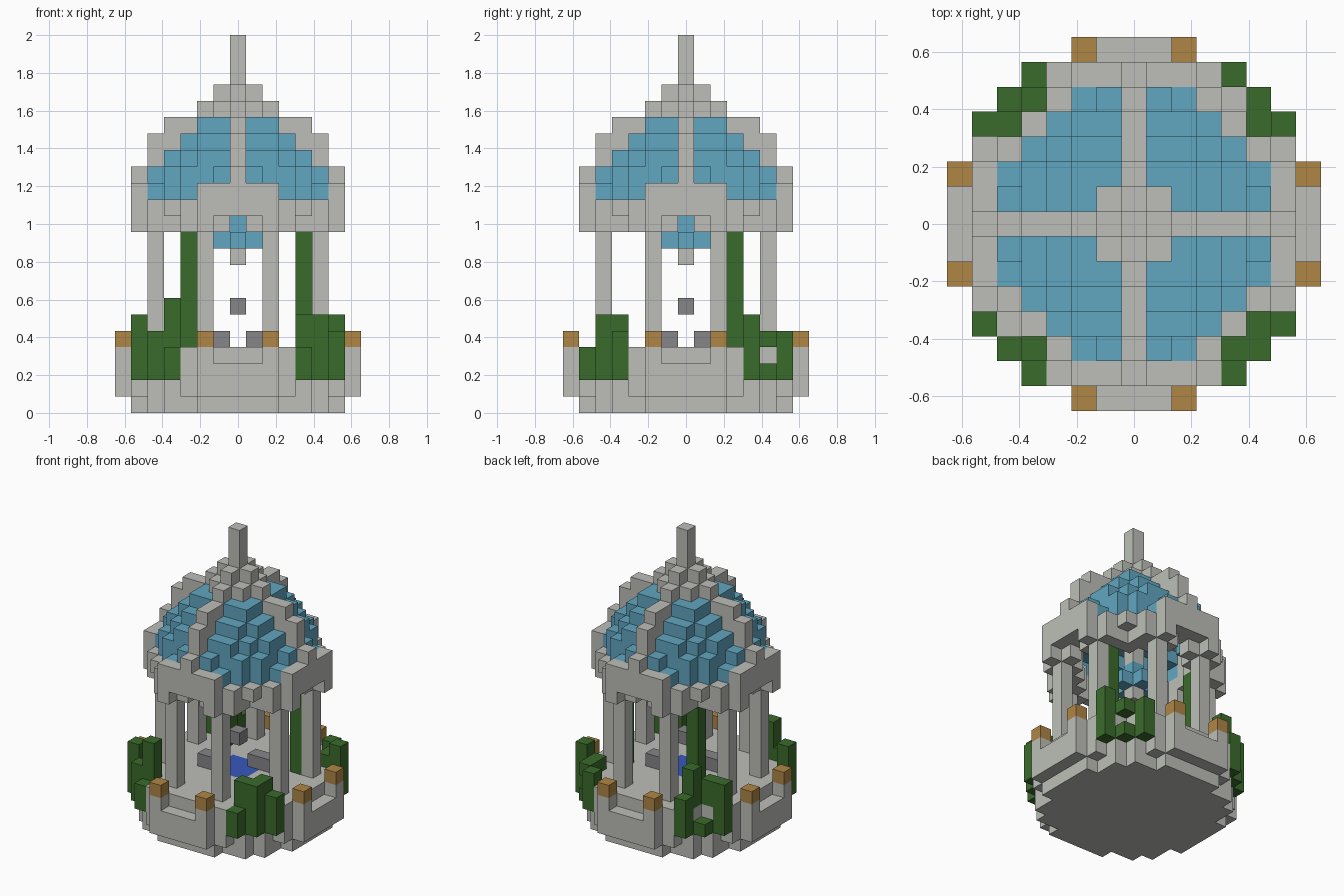
import bpy
import bmesh
from mathutils import Vector

UNIT = 2 / 23          # edge length of one block
cells = {}             # block position -> (part name, material name)

if "Cube" in bpy.data.objects:
    bpy.data.objects.remove(bpy.data.objects["Cube"], do_unlink=True)


def make_material(name, color):
    mat = bpy.data.materials.new(name)
    mat.use_nodes = True
    mat.diffuse_color = (*color, 1)
    mat.node_tree.nodes["Principled BSDF"].inputs["Base Color"].default_value = (*color, 1)
    return mat


materials = {
    "pale stone": make_material("pale stone", (0.51, 0.52, 0.48)),
    "dark stone": make_material("dark stone", (0.24, 0.24, 0.25)),
    "sky blue tile": make_material("sky blue tile", (0.12, 0.38, 0.53)),
    "leaf green": make_material("leaf green", (0.042, 0.147, 0.024)),
    "ochre": make_material("ochre", (0.43, 0.24, 0.06)),
    "water blue": make_material("water blue", (0.04, 0.10, 0.51)),
}


def put(part, mat, x, y, low, high=None):
    """Stack blocks from layer low up to and including layer high."""
    for z in range(low, (low if high is None else high) + 1):
        cells[x, y, z] = (part, mat)


def put_around(part, mat, along, out, low, high=None):
    """Repeat a stack on all four sides, mirrored on each side."""
    for a in (along, -along):
        for o in (out, -out):
            put(part, mat, a, o, low, high)
            put(part, mat, o, a, low, high)


def disc(radius_sq, inner_sq=-1):
    """Grid positions inside a circle, or inside a ring."""
    span = range(-7, 8)
    return [(x, y) for x in span for y in span
            if inner_sq < x * x + y * y <= radius_sq]


# Round plinth, with a step and two short posts on each side
for x, y in disc(41):
    put("plinth", "pale stone", x, y, 0)
for x, y in disc(45):
    put("plinth", "pale stone", x, y, 1, 3)
for a in range(2):
    put_around("entrance_steps", "pale stone", a, 7, 1, 2)
put_around("entrance_posts", "pale stone", 2, 7, 1, 3)
put_around("post_caps", "ochre", 2, 7, 4)

# Pool with low stone blocks and a small ornament above it
for x in range(-1, 2):
    for y in range(-1, 2):
        put("pool", "water blue", x, y, 3)
for side in (-1, 1):
    for x in (1, 2):
        put("pool_edge", "dark stone", side * x, side, 4)
put("pool_ornament", "dark stone", 0, 0, 6)

# Eight columns
put_around("columns", "pale stone", 2, 5, 4, 10)

# Cornice ring, open in the middle of each side
for x, y in disc(34, 19):
    put("cornice", "pale stone", x, y, 12)
for x, y in disc(34, 17):
    if x and y and not abs(x) == abs(y) == 4:
        put("cornice", "pale stone", x, y, 11)

# Arched panels over the four entrances
for a in range(3):
    put_around("arch_panels", "pale stone", a, 6, 11 if a == 2 else 12, 13)

# Hollow tiled dome
radii = [29, 26, 22, 16, 8]
for i, radius in enumerate(radii):
    inner = radii[i + 2] if i + 2 < len(radii) else -1
    for x, y in disc(radius, inner):
        put("dome", "sky blue tile", x, y, 13 + i)

# Four ribs that meet at the crown: (layer, first, last)
for z, first, last in ((13, 5, 6), (14, 5, 6), (15, 4, 5), (16, 3, 5), (17, 1, 4), (18, 1, 2), (19, 1, 1)):
    for out in range(first, last + 1):
        put_around("dome_ribs", "pale stone", 0, out, z)
for x, y in disc(2):
    put("crown", "pale stone", x, y, 18)
put("spire", "pale stone", 0, 0, 17, 22)

# Hanging lamp below the crown
put("lamp_rod", "pale stone", 0, 0, 12, 16)
put("lamp", "sky blue tile", 0, 0, 10, 11)
put_around("lamp", "sky blue tile", 0, 1, 10)
put("lamp_tip", "pale stone", 0, 0, 9)

# Bushes on the four corners: (x, y, lowest layer, highest layer)
bushes = {
    "front_left_bush": [(4, -6, 2, 3), (4, -5, 4, 5), (5, -5, 2, 5), (5, -4, 4, 5), (6, -4, 2, 4)],
    "front_right_bush": [(-4, -6, 2, 3), (-4, -5, 4, 6), (-5, -5, 2, 4), (-6, -4, 2, 5)],
    "back_left_bush": [(4, 6, 2, 4), (5, 5, 2, 2), (5, 5, 4, 4), (5, 4, 4, 4), (6, 4, 2, 5)],
    "back_right_bush": [(-4, 6, 2, 4), (-4, 5, 4, 6), (-5, 5, 2, 2), (-5, 4, 4, 5), (-6, 4, 2, 5)],
}
for name, stacks in bushes.items():
    for stack in stacks:
        put(name, "leaf green", *stack)

# Climbing vines
put("left_vine", "leaf green", 4, 2, 4, 10)
put("right_vine", "leaf green", -3, 3, 4, 10)


def build_part(name, mat_name, blocks):
    """Make one mesh from the exposed sides of a part's blocks."""
    bm = bmesh.new()
    for block in blocks:
        center = Vector(block) + Vector((0, 0, 0.5))
        for axis in range(3):
            for sign in (-1, 1):
                normal = Vector((0, 0, 0))
                normal[axis] = sign
                neighbour = tuple(int(c) for c in Vector(block) + normal)
                if neighbour in cells:
                    continue
                u = Vector((0, 0, 0))
                u[(axis + 1) % 3] = 0.5
                v = normal.cross(u)
                mid = center + normal / 2
                corners = (mid - u - v, mid + u - v, mid + u + v, mid - u + v)
                bm.faces.new([bm.verts.new(c * UNIT) for c in corners])
    bmesh.ops.remove_doubles(bm, verts=bm.verts, dist=UNIT / 100)
    mesh = bpy.data.meshes.new(name)
    bm.to_mesh(mesh)
    bm.free()
    mesh.materials.append(materials[mat_name])
    bpy.context.collection.objects.link(bpy.data.objects.new(name, mesh))


parts = {}
for block, key in cells.items():
    parts.setdefault(key, []).append(block)
for (part, mat), blocks in parts.items():
    build_part(part, mat, blocks)
